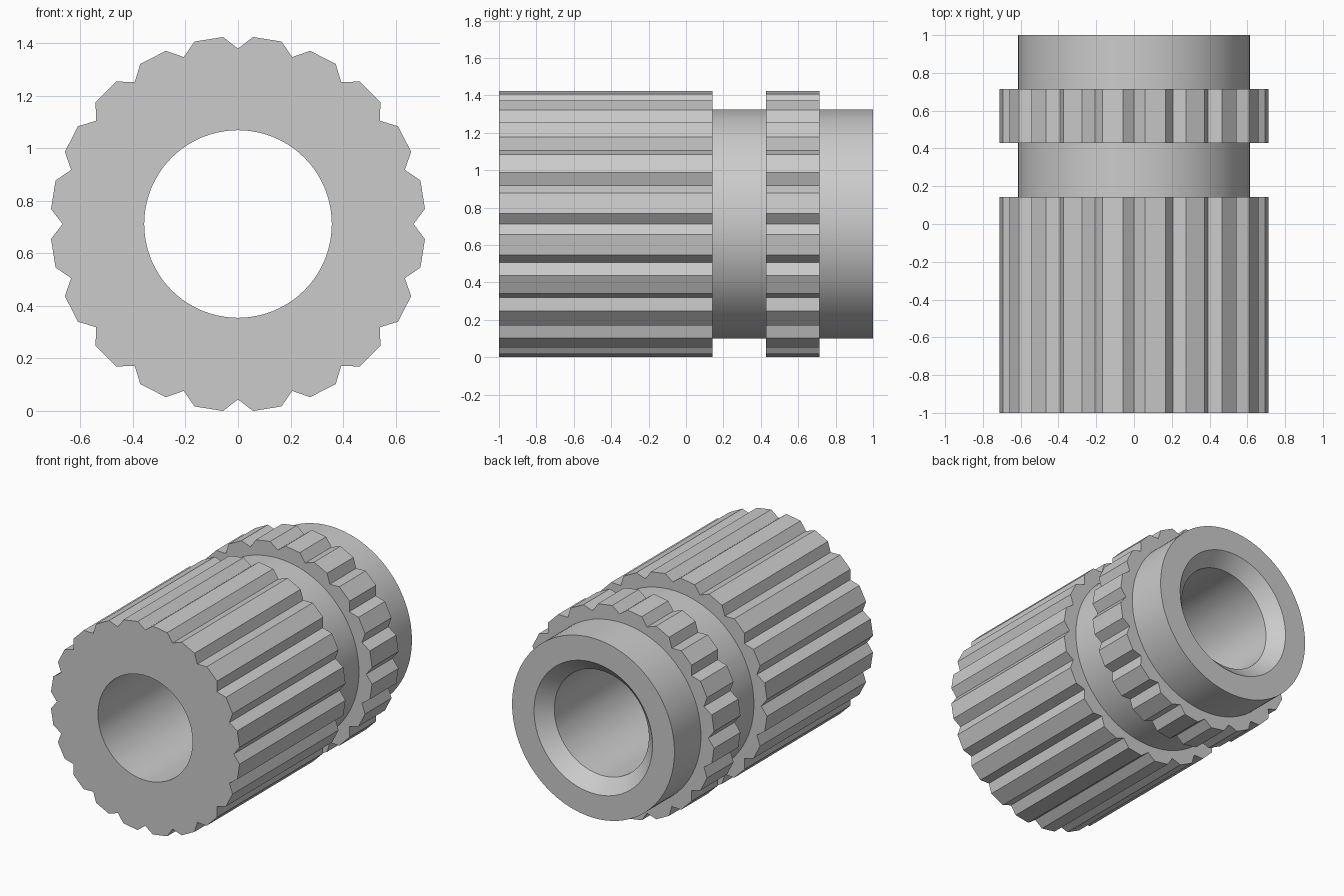
import bpy, bmesh
from math import sin, cos, radians
from mathutils import Vector

cube = bpy.data.objects.get("Cube")
if cube:
    bpy.data.objects.remove(cube, do_unlink=True)

TEETH = 20
PITCH = 360 / TEETH
BORE, HUB, VALLEY, TIP = 0.357, 0.613, 0.668, 0.714
CENTRE_Z = 0.712

metal = bpy.data.materials.new("plain_grey")
metal.use_nodes = True
grey = (0.6, 0.6, 0.6, 1)
metal.diffuse_color = grey
metal.node_tree.nodes["Principled BSDF"].inputs["Base Color"].default_value = grey


def polar(radius, degrees):
    """Point in the cross-section, measured clockwise from the top."""
    a = radians(degrees)
    return Vector((radius * sin(a), radius * cos(a)))


# One tooth: valley, rising flank, flat tip, falling flank
RISE, FALL = 4.6, PITCH - 4.6
corners = [polar(VALLEY, 0), polar(TIP, RISE), polar(TIP, FALL), polar(VALLEY, PITCH)]
tooth = []
for a, b in zip(corners, corners[1:]):
    tooth += [a, (a + b) / 2]

# Full ribbed outline, and the angle-matched directions for the round rings
ribbed = []
for i in range(TEETH):
    a = radians(i * PITCH)
    ribbed += [Vector((p.x * cos(a) + p.y * sin(a), p.y * cos(a) - p.x * sin(a))) for p in tooth]


def outline(radius):
    """Ribbed outline for None, otherwise a circle."""
    return ribbed if radius is None else [p.normalized() * radius for p in ribbed]


# Stations along the axis: (y, radius), None marks the ribbed bands
stations = [
    (-1, BORE), (-1, None), (0.143, None),          # long ribbed band
    (0.143, HUB), (0.429, HUB),                     # groove
    (0.429, None), (0.714, None),                   # short ribbed band
    (0.714, HUB), (1, HUB),                         # plain collar
    (1, BORE + 0.09), (0.91, BORE),                 # countersunk bore
]

bm = bmesh.new()
rings = [[bm.verts.new((p.x, y, p.y + CENTRE_Z)) for p in outline(r)] for y, r in stations]
count = len(ribbed)
for k, ring in enumerate(rings):
    following = rings[(k + 1) % len(rings)]
    for i in range(count):
        j = (i + 1) % count
        bm.faces.new((ring[i], ring[j], following[j], following[i]))
bmesh.ops.recalc_face_normals(bm, faces=bm.faces)

mesh = bpy.data.meshes.new("ribbed_sleeve")
bm.to_mesh(mesh)
bm.free()
mesh.materials.append(metal)
sleeve = bpy.data.objects.new("ribbed_sleeve", mesh)
bpy.context.collection.objects.link(sleeve)

# Round walls smooth, tooth and step edges sharp
bpy.ops.object.select_all(action="DESELECT")
sleeve.select_set(True)
bpy.context.view_layer.objects.active = sleeve
bpy.ops.object.shade_smooth_by_angle(angle=radians(20))
